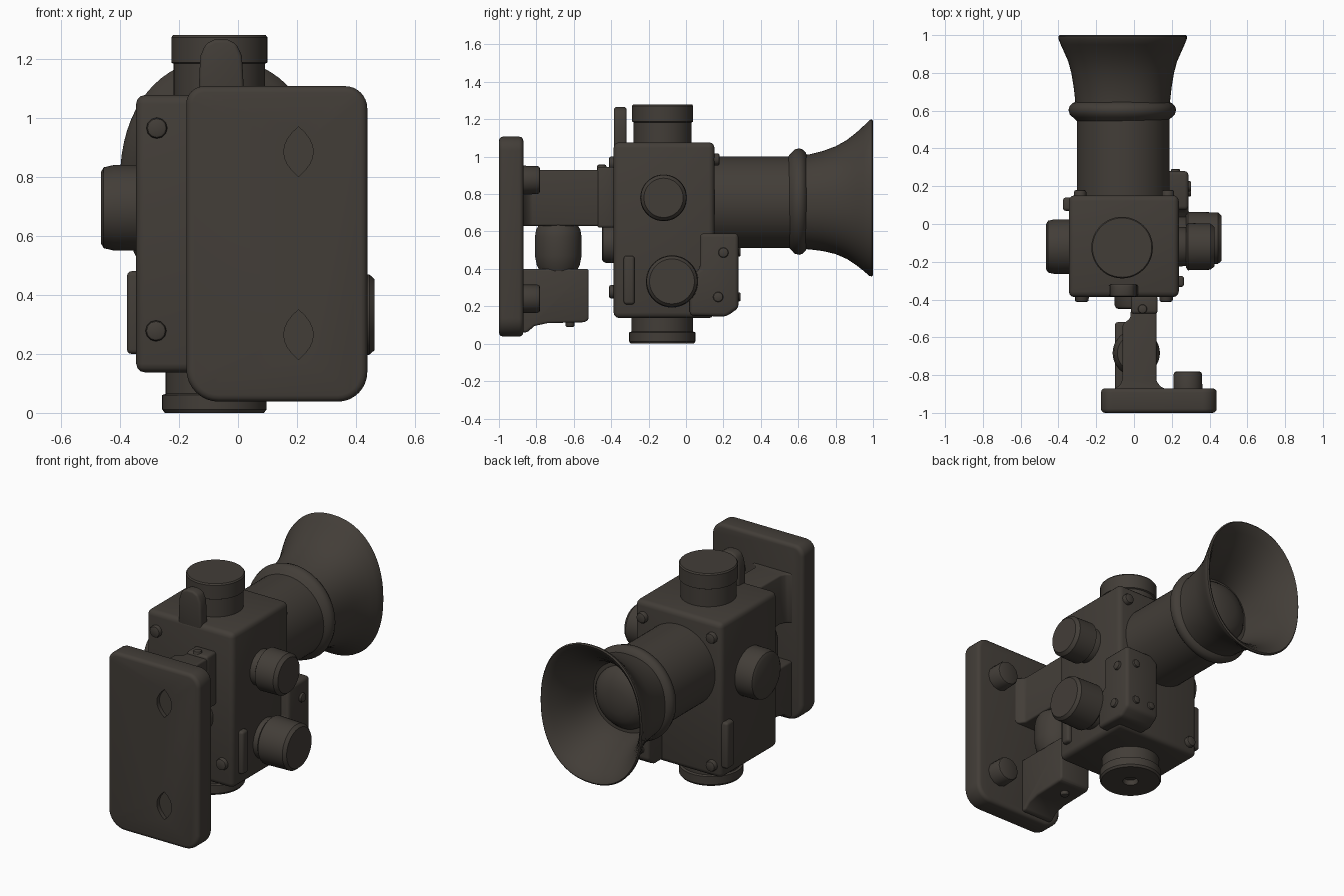
import bpy, bmesh, math

metal = bpy.data.materials.new("dark_brown_grey")
metal.diffuse_color = (0.055, 0.047, 0.039, 1)


def place(axis, u, v, t):
    return {'x': (t, u, v), 'y': (u, t, v), 'z': (u, v, t)}[axis]


def shade(ob, angle=35):
    bpy.ops.object.select_all(action='DESELECT')
    ob.select_set(True)
    bpy.context.view_layer.objects.active = ob
    bpy.ops.object.shade_smooth_by_angle(angle=math.radians(angle))


def finish(name, bm, bevel=0, segs=3):
    bmesh.ops.recalc_face_normals(bm, faces=bm.faces[:])
    if bevel:
        sharp = [e for e in bm.edges if e.calc_face_angle(0) > math.radians(35)]
        bmesh.ops.bevel(bm, geom=sharp, offset=bevel, segments=segs, profile=0.5,
                        affect='EDGES', clamp_overlap=True)
    me = bpy.data.meshes.new(name)
    bm.to_mesh(me)
    bm.free()
    me.materials.append(metal)
    ob = bpy.data.objects.new(name, me)
    bpy.context.collection.objects.link(ob)
    shade(ob)
    return ob


def prism(name, axis, pts, a, b, bevel=0, segs=3):
    bm = bmesh.new()
    lo = [bm.verts.new(place(axis, u, v, a)) for u, v in pts]
    hi = [bm.verts.new(place(axis, u, v, b)) for u, v in pts]
    bm.faces.new(lo)
    bm.faces.new(hi)
    n = len(pts)
    for i in range(n):
        j = (i + 1) % n
        bm.faces.new((lo[i], lo[j], hi[j], hi[i]))
    return finish(name, bm, bevel, segs)


def box(name, x, y, z, bevel=0.015):
    return prism(name, 'z', [(x[0], y[0]), (x[1], y[0]), (x[1], y[1]), (x[0], y[1])], z[0], z[1], bevel)


def loft(name, axis, rings, n=48, power=2.0):
    # ring = position along axis, two radii, two centre coordinates
    bm = bmesh.new()
    loops = []
    for t, ru, rv, cu, cv in rings:
        loop = []
        for i in range(n):
            a = 2 * math.pi * i / n
            c, s = math.cos(a), math.sin(a)
            u = math.copysign(abs(c) ** (2 / power), c)
            v = math.copysign(abs(s) ** (2 / power), s)
            loop.append(bm.verts.new(place(axis, cu + ru * u, cv + rv * v, t)))
        loops.append(loop)
    for p, q in zip(loops, loops[1:]):
        for i in range(n):
            j = (i + 1) % n
            bm.faces.new((p[i], p[j], q[j], q[i]))
    bm.faces.new(loops[0])
    bm.faces.new(loops[-1])
    return finish(name, bm)


def lathe(name, axis, centre, profile, n=48):
    return loft(name, axis, [(t, r, r, *centre) for t, r in profile], n)


def knob(name, axis, centre, base, tip, r, n=48, round_=0.02):
    d = math.copysign(round_, tip - base)
    return lathe(name, axis, centre, [(base, r), (tip - d, r * 0.98),
                 (tip - d * 0.3, r * 0.98 - round_ * 0.35), (tip, r * 0.98 - round_)], n)


def rounded_outline(x0, x1, z0, z1, radii, n=8):
    pts = []
    corners = [(x1, z1, -1, -1), (x0, z1, 1, -1), (x0, z0, 1, 1), (x1, z0, -1, 1)]
    for k, ((x, z, sx, sz), r) in enumerate(zip(corners, radii)):
        for i in range(n + 1):
            a = math.pi / 2 * (k + i / n)
            pts.append((x + sx * r + r * math.cos(a), z + sz * r + r * math.sin(a)))
    return pts


# Front mounting plate with two pointed recesses
plate = prism("mounting_plate", 'y',
              rounded_outline(-0.175, 0.438, 0.038, 1.107, (0.075, 0.06, 0.11, 0.1)), -1, -0.87, 0.022)
for z in (0.885, 0.265):
    pts = []
    for side in (1, -1):
        for i in range(8):
            t = -1 + 2 * i / 8
            pts.append((0.205 + side * 0.05 * (1 - t * t), z + side * t * 0.085))
    cutter = prism("recess_cutter", 'y', pts, -1.05, -0.975)
    cutter.hide_render = True
    mod = plate.modifiers.new("recess", 'BOOLEAN')
    mod.operation, mod.solver, mod.object = 'DIFFERENCE', 'EXACT', cutter
    bpy.context.view_layer.objects.active = plate
    bpy.ops.object.modifier_apply(modifier=mod.name)
    bpy.data.objects.remove(cutter)
shade(plate)

# Clamp nuts behind the plate
for z in (0.875, 0.24):
    knob("plate_nut", 'y', (0.285, z), -0.89, -0.78, 0.077, 12, 0.015)

# Arms joining the plate to the body, with the barrel joint between them
prism("upper_arm", 'z', [(-0.12, -0.88), (-0.075, -0.855), (-0.06, -0.82), (-0.06, -0.53), (-0.02, -0.5),
      (-0.01, -0.38), (0.11, -0.38), (0.12, -0.45), (0.118, -0.83), (0.14, -0.86), (0.18, -0.88)],
      0.63, 0.93, 0.012)
box("upper_arm_flange", (-0.015, 0.125), (-0.475, -0.38), (0.62, 0.945))
knob("flange_screw", 'z', (0.045, -0.45), 0.93, 0.957, 0.025, 12, 0.008)
prism("lower_arm", 'x', [(-0.88, 0.4), (-0.52, 0.4), (-0.52, 0.13), (-0.54, 0.115), (-0.74, 0.11),
      (-0.81, 0.095), (-0.85, 0.06), (-0.88, 0.06)], -0.1, 0.11, 0.015)
knob("lower_arm_screw", 'z', (0.0, -0.62), 0.13, 0.09, 0.025, 12, 0.008)
lathe("barrel_joint", 'z', (0.012, -0.683), [(0.39, 0.1), (0.42, 0.115), (0.47, 0.125), (0.57, 0.125),
      (0.61, 0.118), (0.64, 0.1)])
knob("front_boss", 'y', (0.0, 0.535), -0.37, -0.45, 0.105)

# Main housing
box("housing", (-0.345, 0.237), (-0.387, 0.152), (0.137, 1.077), 0.03)

# Top and bottom caps and the front sight tab
lathe("top_cap", 'z', (-0.063, -0.125), [(1.05, 0.155), (1.183, 0.155), (1.187, 0.163), (1.272, 0.163),
      (1.28, 0.157)])
lathe("bottom_cap", 'z', (-0.08, -0.127), [(0.18, 0.165), (0.065, 0.165), (0.06, 0.177), (0.012, 0.177),
      (0.0, 0.168), (0.0, 0.045), (0.03, 0.04)])
prism("sight_tab", 'y', [(-0.133, 1.03), (0.022, 1.03), (0.017, 1.15), (0.013, 1.21), (-0.005, 1.25),
      (-0.035, 1.265), (-0.08, 1.265), (-0.11, 1.25), (-0.127, 1.21), (-0.131, 1.15)], -0.385, -0.318, 0.012)

# Side knobs
lathe("left_knob", 'x', (-0.12, 0.695), [(-0.33, 0.145), (-0.42, 0.145), (-0.455, 0.137), (-0.465, 0.12)])
knob("upper_right_neck", 'x', (-0.12, 0.78), 0.22, 0.3, 0.105)
lathe("upper_right_knob", 'x', (-0.12, 0.78), [(0.275, 0.11), (0.285, 0.125), (0.405, 0.122), (0.425, 0.105)])
knob("lower_right_neck", 'x', (-0.075, 0.333), 0.22, 0.3, 0.12)
lathe("lower_right_knob", 'x', (-0.075, 0.333), [(0.275, 0.13), (0.285, 0.14), (0.445, 0.136), (0.463, 0.12)])

# Rear corner bracket and side guide bars
prism("corner_bracket", 'x', [(0.075, 0.59), (0.28, 0.59), (0.28, 0.19), (0.215, 0.145), (0.02, 0.15),
      (0.02, 0.36), (0.075, 0.4)], 0.055, 0.288, 0.02)
box("right_bar", (0.2, 0.265), (-0.333, -0.275), (0.21, 0.47))
box("left_bar", (-0.376, -0.3), (0.07, 0.14), (0.2, 0.48))

# Screws on the housing and bracket
for x, z in ((-0.275, 0.965), (-0.278, 0.278), (0.17, 0.278)):
    knob("front_screw", 'y', (x, z), -0.37, -0.412, 0.036, 12, 0.01)
for x, z in ((-0.285, 0.985), (0.18, 0.985), (-0.285, 0.21)):
    knob("rear_screw", 'y', (x, z), 0.13, 0.18, 0.033, 12, 0.01)
for y, z in ((0.2, 0.487), (0.172, 0.25)):
    knob("bracket_side_screw", 'x', (y, z), 0.27, 0.303, 0.028, 12, 0.008)
for x, z in ((0.22, 0.49), (0.22, 0.25), (0.11, 0.25)):
    knob("bracket_rear_screw", 'y', (x, z), 0.26, 0.292, 0.025, 12, 0.008)

# Eyepiece tube with its ring
lathe("eyepiece_tube", 'y', (-0.057, 0.757), [(0.1, 0.245), (0.57, 0.245), (0.66, 0.245)], 64)
lathe("eyepiece_ring", 'y', (-0.062, 0.76), [(0.545, 0.24), (0.565, 0.262), (0.58, 0.278), (0.605, 0.285),
      (0.625, 0.278), (0.64, 0.262), (0.65, 0.24)], 64)

# Flared oval eyecup, open at the back, and the domed lens inside it
loft("eyecup", 'y', [(t, ru, rv, -0.06, 0.757 + 0.023 * max(0, (t - 0.64) / 0.36)) for t, ru, rv in (
    (0.62, 0.25, 0.25), (0.66, 0.252, 0.254), (0.73, 0.26, 0.267), (0.8, 0.272, 0.288), (0.86, 0.288, 0.318),
    (0.91, 0.31, 0.354), (0.95, 0.328, 0.388), (0.98, 0.34, 0.416), (0.994, 0.34, 0.42), (1.0, 0.334, 0.412),
    (0.992, 0.322, 0.396), (0.96, 0.3, 0.362), (0.9, 0.268, 0.31), (0.83, 0.242, 0.265), (0.76, 0.224, 0.232),
    (0.71, 0.212, 0.212), (0.68, 0.205, 0.205))], 64, 2.2)
lathe("lens", 'y', (-0.06, 0.762), [(0.66, 0.19), (0.69, 0.185), (0.72, 0.16), (0.745, 0.12), (0.758, 0.07),
      (0.763, 0.02)], 48)
